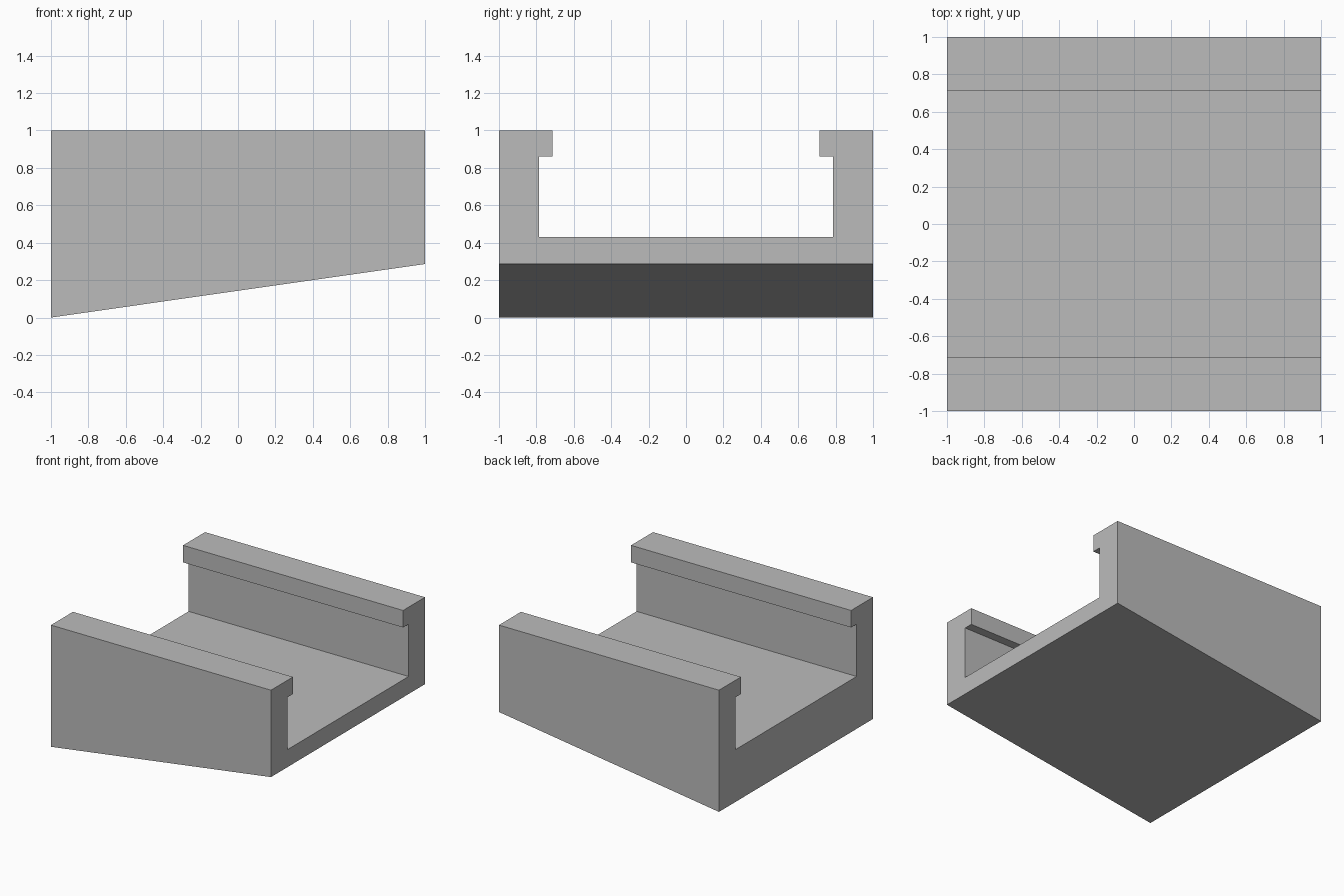
import bpy
import bmesh

cube = bpy.data.objects.get("Cube")
if cube:
    bpy.data.objects.remove(cube, do_unlink=True)

# Plain grey material
GREY = (0.5, 0.5, 0.5, 1.0)
grey = bpy.data.materials.new("plain_grey")
grey.use_nodes = True
grey.diffuse_color = GREY
grey.node_tree.nodes["Principled BSDF"].inputs["Base Color"].default_value = GREY

# Channel section: outer wall, overhanging lip and floor, mirrored across y
half = [(1, 0), (1, 1), (0.715, 1), (0.715, 0.86), (0.787, 0.86), (0.787, 0.43)]
section = half + [(-y, z) for y, z in reversed(half)]

# Extrude the section along x
bm = bmesh.new()
end = bm.faces.new([bm.verts.new((-1, y, z)) for y, z in section])
result = bmesh.ops.extrude_face_region(bm, geom=[end], use_keep_orig=True)
far = [v for v in result["geom"] if isinstance(v, bmesh.types.BMVert)]
bmesh.ops.translate(bm, verts=far, vec=(2, 0, 0))

# Slope the underside up towards +x
for v in far:
    if v.co.z < 0.01:
        v.co.z = 0.286
bmesh.ops.recalc_face_normals(bm, faces=bm.faces)

mesh = bpy.data.meshes.new("sloped_channel")
bm.to_mesh(mesh)
bm.free()
mesh.materials.append(grey)
channel = bpy.data.objects.new("sloped_channel", mesh)
bpy.context.collection.objects.link(channel)
